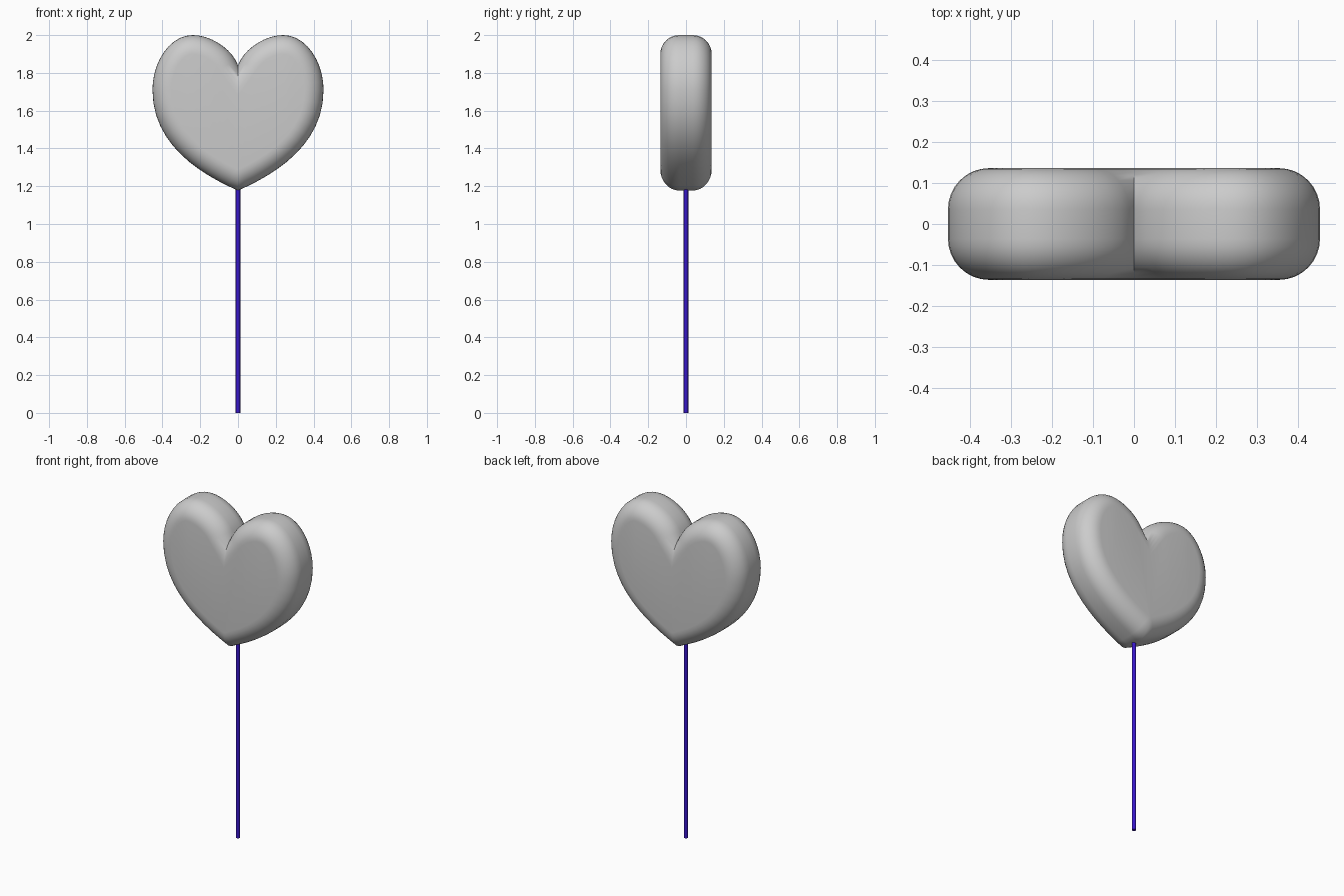
import bpy, bmesh, math
from mathutils import Vector
from mathutils.geometry import interpolate_bezier

if "Cube" in bpy.data.objects:
    bpy.data.objects.remove(bpy.data.objects["Cube"])

HALF_DEPTH, ROUND_Y, INSET, STEPS = 0.136, 0.1, 0.1, 8


def finish(bm, name):
    bmesh.ops.recalc_face_normals(bm, faces=bm.faces)
    mesh = bpy.data.meshes.new(name)
    bm.to_mesh(mesh)
    bm.free()
    obj = bpy.data.objects.new(name, mesh)
    bpy.context.collection.objects.link(obj)
    bpy.context.view_layer.objects.active = obj
    obj.select_set(True)
    bpy.ops.object.shade_smooth_by_angle(angle=math.radians(50))
    obj.select_set(False)
    return obj


# Right half of the heart outline (x, z): notch, lobe top, widest point, tip
segments = [
    ((0, 1.84), (0.03, 1.925), (0.14, 2.0), (0.24, 2.0), 9),
    ((0.24, 2.0), (0.36, 2.0), (0.453, 1.86), (0.453, 1.71), 10),
    ((0.453, 1.71), (0.453, 1.42), (0.2, 1.265), (0, 1.177), 12),
]
half = []
for a, b, c, d, n in segments:
    pts = interpolate_bezier(*(Vector(p) for p in (a, b, c, d)), n + 1)
    half += [Vector((p[0], p[1])) for p in pts[:-1]]
half.append(Vector((0, 1.177)))

# Inward direction at each outline point, mitred at the notch and the tip
inward = [Vector((0, -1.6))]
for p, q in zip(half, half[2:]):
    t = (q - p).normalized()
    inward.append(Vector((t.y, -t.x)))
inward.append(Vector((0, 1.12)))

outline = half + [Vector((-p.x, p.y)) for p in half[-2:0:-1]]
inward += [Vector((-v.x, v.y)) for v in inward[-2:0:-1]]

# Candy heart: rings lofted front to back with rounded rims
profile = []
for i in range(STEPS + 1):
    a = math.pi / 2 * i / STEPS
    profile.append((INSET * (1 - math.cos(a)),
                    HALF_DEPTH - ROUND_Y + ROUND_Y * math.sin(a)))
profile = [(d, -y) for d, y in reversed(profile)] + profile

bm = bmesh.new()
rings = []
for d, y in profile:
    rings.append([bm.verts.new((p.x + v.x * d, y, p.y + v.y * d))
                  for p, v in zip(outline, inward)])
n = len(outline)
for r, s in zip(rings, rings[1:]):
    for i in range(n):
        j = (i + 1) % n
        bm.faces.new((r[i], r[j], s[j], s[i]))
caps = [bm.faces.new(rings[0]), bm.faces.new(rings[-1])]
bmesh.ops.triangulate(bm, faces=caps)
finish(bm, "candy_heart")

# Stick
bm = bmesh.new()
bmesh.ops.create_cone(bm, cap_ends=True, segments=16, radius1=0.012,
                      radius2=0.012, depth=1.24)
bmesh.ops.translate(bm, verts=bm.verts, vec=(0, 0, 0.62))
stick = finish(bm, "stick")
mat = bpy.data.materials.new("stick_blue")
mat.diffuse_color = (0.04, 0.008, 0.6, 1)
mat.use_nodes = True
mat.node_tree.nodes["Principled BSDF"].inputs["Base Color"].default_value = mat.diffuse_color
stick.data.materials.append(mat)
